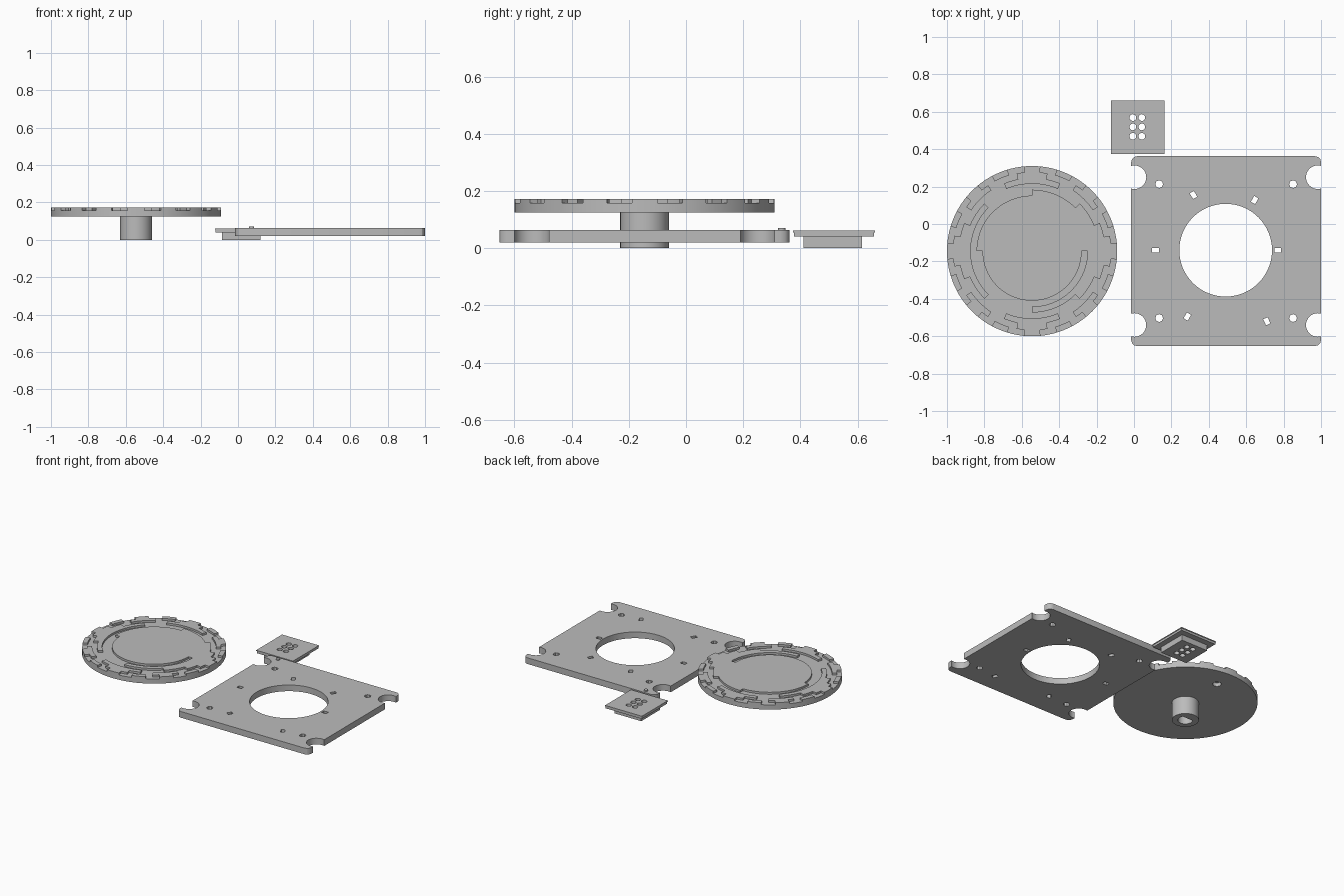
import bpy, bmesh, math
from mathutils import Matrix, Vector

if "Cube" in bpy.data.objects:
    bpy.data.objects.remove(bpy.data.objects["Cube"])

grey = bpy.data.materials.new("plain grey")
grey.use_nodes = True
COLOUR = (0.5, 0.5, 0.5, 1)
grey.diffuse_color = COLOUR
grey.node_tree.nodes["Principled BSDF"].inputs["Base Color"].default_value = COLOUR


def cylinder(bm, x, y, r, z0, z1, n=32):
    at = Matrix.Translation((x, y, (z0 + z1) / 2))
    return bmesh.ops.create_cone(bm, cap_ends=True, segments=n, radius1=r, radius2=r,
                                 depth=z1 - z0, matrix=at)["verts"]


def box(bm, x, y, w, d, z0, z1, turn=0):
    at = Matrix.Translation((x, y, (z0 + z1) / 2)) @ Matrix.Rotation(math.radians(turn), 4, 'Z')
    return bmesh.ops.create_cube(bm, size=1, matrix=at @ Matrix.Diagonal((w, d, z1 - z0, 1)))["verts"]


def make(name, bm):
    bmesh.ops.recalc_face_normals(bm, faces=bm.faces)
    mesh = bpy.data.meshes.new(name)
    bm.to_mesh(mesh)
    bm.free()
    obj = bpy.data.objects.new(name, mesh)
    bpy.context.collection.objects.link(obj)
    mesh.materials.append(grey)
    return obj


def cut(obj, bm):
    """Subtract the solids in bm from the object and bake the result."""
    cutter = make("cutter", bm)
    mod = obj.modifiers.new("holes", 'BOOLEAN')
    mod.operation, mod.solver, mod.object = 'DIFFERENCE', 'EXACT', cutter
    graph = bpy.context.evaluated_depsgraph_get()
    mesh = bpy.data.meshes.new_from_object(obj.evaluated_get(graph))
    obj.modifiers.clear()
    obj.data = mesh
    bpy.data.objects.remove(cutter)


def smooth(obj):
    bpy.ops.object.select_all(action='DESELECT')
    obj.select_set(True)
    bpy.context.view_layer.objects.active = obj
    bpy.ops.object.shade_smooth_by_angle(angle=math.radians(30))


# Code wheel: a polar grid whose cells are raised by a Gray code
CX, CY = -0.545, -0.145
TRACKS, SECTORS, SUB = 6, 64, 2
INNER, OUTER = 0.265, 0.455
LOW, FLOOR, TOP = 0.125, 0.158, 0.172
count = SECTORS * SUB

bm = bmesh.new()
rings = []
for k in range(TRACKS + 1):
    r = INNER + (OUTER - INNER) * k / TRACKS
    rings.append([bm.verts.new((CX + r * math.cos(a), CY + r * math.sin(a), FLOOR))
                  for a in (math.tau * i / count for i in range(count))])
raised = [bm.faces.new(rings[0])]
for k in range(TRACKS):
    for i in range(count):
        j = (i + 1) % count
        face = bm.faces.new((rings[k][i], rings[k + 1][i], rings[k + 1][j], rings[k][j]))
        sector = i // SUB
        gray = sector ^ (sector >> 1)
        if not gray >> (TRACKS - 1 - k) & 1:
            raised.append(face)
bottom = [bm.verts.new((v.co.x, v.co.y, LOW)) for v in rings[-1]]
bm.faces.new(bottom[::-1])
for i in range(count):
    j = (i + 1) % count
    bm.faces.new((bottom[i], bottom[j], rings[-1][j], rings[-1][i]))
extruded = bmesh.ops.extrude_face_region(bm, geom=raised)["geom"]
bmesh.ops.delete(bm, geom=[f for f in raised if f.is_valid], context='FACES')
bmesh.ops.translate(bm, vec=Vector((0, 0, TOP - FLOOR)),
                    verts=[g for g in extruded if isinstance(g, bmesh.types.BMVert)])
wheel = make("code_wheel", bm)
bm = bmesh.new()
cylinder(bm, CX, CY + 0.31, 0.027, LOW - 0.05, LOW + 0.025)
cut(wheel, bm)
smooth(wheel)

# Hub under the wheel with a D-shaped shaft socket
bm = bmesh.new()
cylinder(bm, CX, CY, 0.085, 0, LOW, 48)
hub = make("wheel_hub", bm)
bm = bmesh.new()
for v in cylinder(bm, CX, CY, 0.048, -0.05, 0.11):
    v.co.y = min(v.co.y, CY + 0.025)
cut(hub, bm)
smooth(hub)

# Mounting plate with rounded corners
PX, PY, PW = 0.4925, -0.145, 1.015
bm = bmesh.new()
box(bm, PX, PY, PW, PW, 0.02, 0.063)
upright = [e for e in bm.edges if abs(e.verts[0].co.z - e.verts[1].co.z) > 0.01]
bmesh.ops.bevel(bm, geom=upright, offset=0.032, segments=3, profile=0.5, affect='EDGES')
plate = make("mounting_plate", bm)
bm = bmesh.new()
Z0, Z1 = -0.05, 0.15
cylinder(bm, 0.49, -0.14, 0.248, Z0, Z1, 64)
for sx in (-1, 1):
    for sy in (-1, 1):
        cylinder(bm, PX + sx * 0.49, PY + sy * 0.395, 0.063, Z0, Z1)
        cylinder(bm, PX + sx * 0.358, PY + sy * 0.358, 0.021, Z0, Z1, 8)
for x, y, turn in ((0.318, 0.155, 120), (0.645, 0.128, 60), (0.115, -0.14, 0),
                   (0.768, -0.14, 0), (0.285, -0.495, 60), (0.71, -0.52, 115)):
    box(bm, x, y, 0.036, 0.026, Z0, Z1, turn)
cut(plate, bm)
smooth(plate)

# Small peg on the plate corner
bm = bmesh.new()
cylinder(bm, 0.073, 0.335, 0.013, 0.06, 0.071, 16)
smooth(make("corner_peg", bm))

# Button cap: flange, thin top lip and plug, pierced by six holes
for name, x, y, w, d, z0, z1 in (("cap_flange", 0.02, 0.517, 0.278, 0.28, 0.04, 0.055),
                                 ("cap_lip", 0.02, 0.517, 0.284, 0.286, 0.055, 0.061),
                                 ("cap_plug", 0.017, 0.513, 0.206, 0.206, 0, 0.04)):
    bm = bmesh.new()
    box(bm, x, y, w, d, z0, z1)
    part = make(name, bm)
    bm = bmesh.new()
    for hx in (-0.006, 0.042):
        for hy in (0.469, 0.519, 0.569):
            cylinder(bm, hx, hy, 0.018, Z0, Z1, 20)
    cut(part, bm)
    smooth(part)
